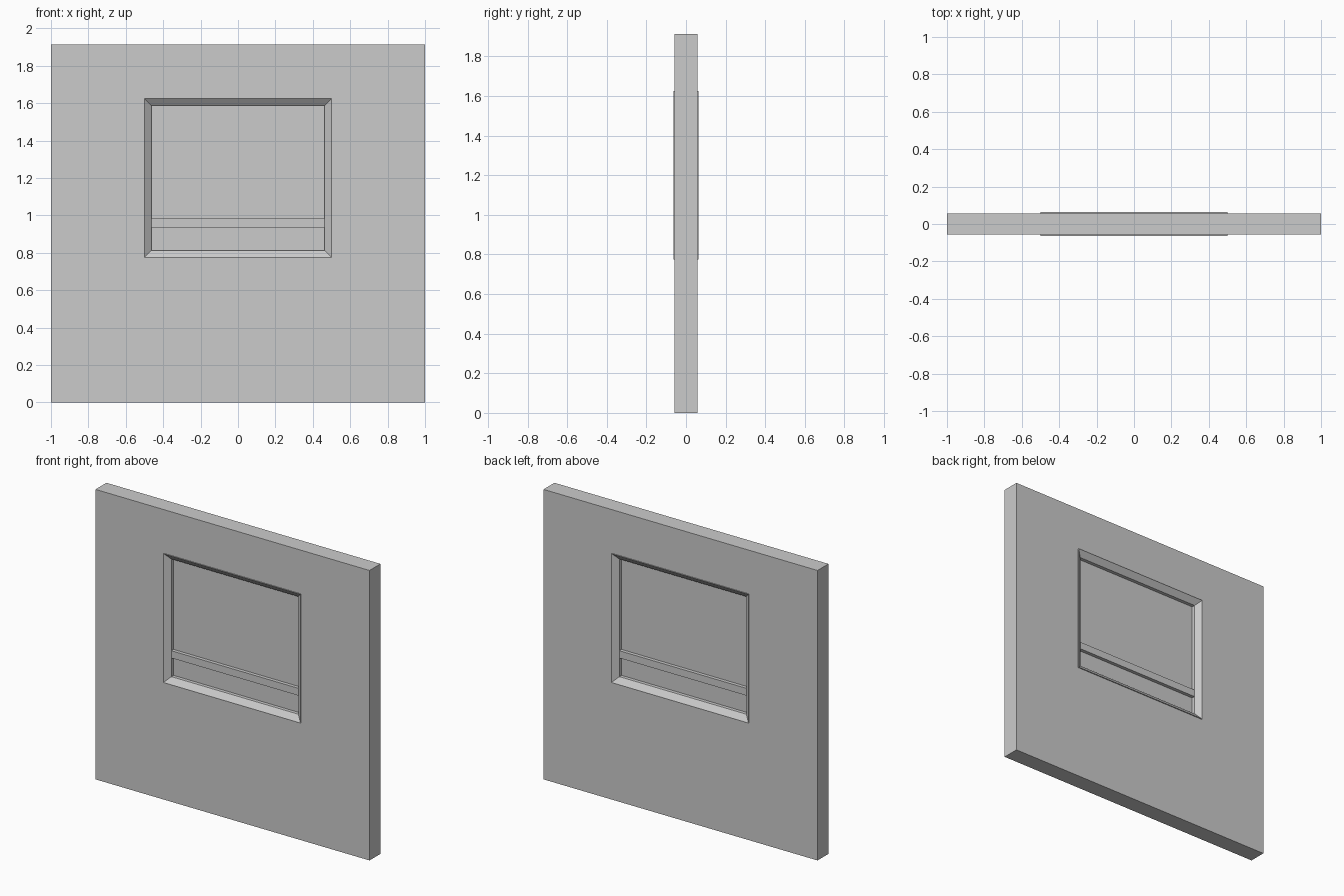
import bpy, bmesh

if "Cube" in bpy.data.objects:
    bpy.data.objects.remove(bpy.data.objects["Cube"])

WALL_Y, TRIM_Y, BAR_Y, PANE_Y = 0.057, 0.063, 0.033, 0.01


def finish(name, bm):
    bmesh.ops.recalc_face_normals(bm, faces=bm.faces)
    mesh = bpy.data.meshes.new(name)
    bm.to_mesh(mesh)
    bm.free()
    obj = bpy.data.objects.new(name, mesh)
    bpy.context.collection.objects.link(obj)
    return obj


def frame(name, rings):
    """Closed rectangular frame; each ring is (half width, bottom, top, y)."""
    bm = bmesh.new()
    loops = [[bm.verts.new((x, y, z)) for x, z in ((-w, b), (w, b), (w, t), (-w, t))]
             for w, b, t, y in rings]
    for i, cur in enumerate(loops):
        nxt = loops[(i + 1) % len(loops)]
        for j in range(4):
            k = (j + 1) % 4
            bm.faces.new((cur[j], cur[k], nxt[k], nxt[j]))
    return finish(name, bm)


def box(name, half_w, half_d, bottom, top):
    bm = bmesh.new()
    bmesh.ops.create_cube(bm, size=1)
    bmesh.ops.scale(bm, vec=(2 * half_w, 2 * half_d, top - bottom), verts=bm.verts)
    bmesh.ops.translate(bm, vec=(0, 0, (top + bottom) / 2), verts=bm.verts)
    return finish(name, bm)


wall = (1.0, 0.0, 1.913)
opening = (0.5, 0.775, 1.625)
inner = (0.463, 0.812, 1.588)

# Wall panel with the window opening
frame("wall", [(*wall, -WALL_Y), (*opening, -WALL_Y), (*opening, WALL_Y), (*wall, WALL_Y)])

# Window frame, sloping inward from both faces of the wall
frame("window_frame", [(*opening, -TRIM_Y), (*inner, -BAR_Y), (*inner, BAR_Y), (*opening, TRIM_Y)])

# Crossbar and the two recessed panes
box("crossbar", 0.463, BAR_Y, 0.935, 0.983)
box("upper_pane", 0.463, PANE_Y, 0.983, 1.588)
box("lower_pane", 0.463, PANE_Y, 0.812, 0.935)
